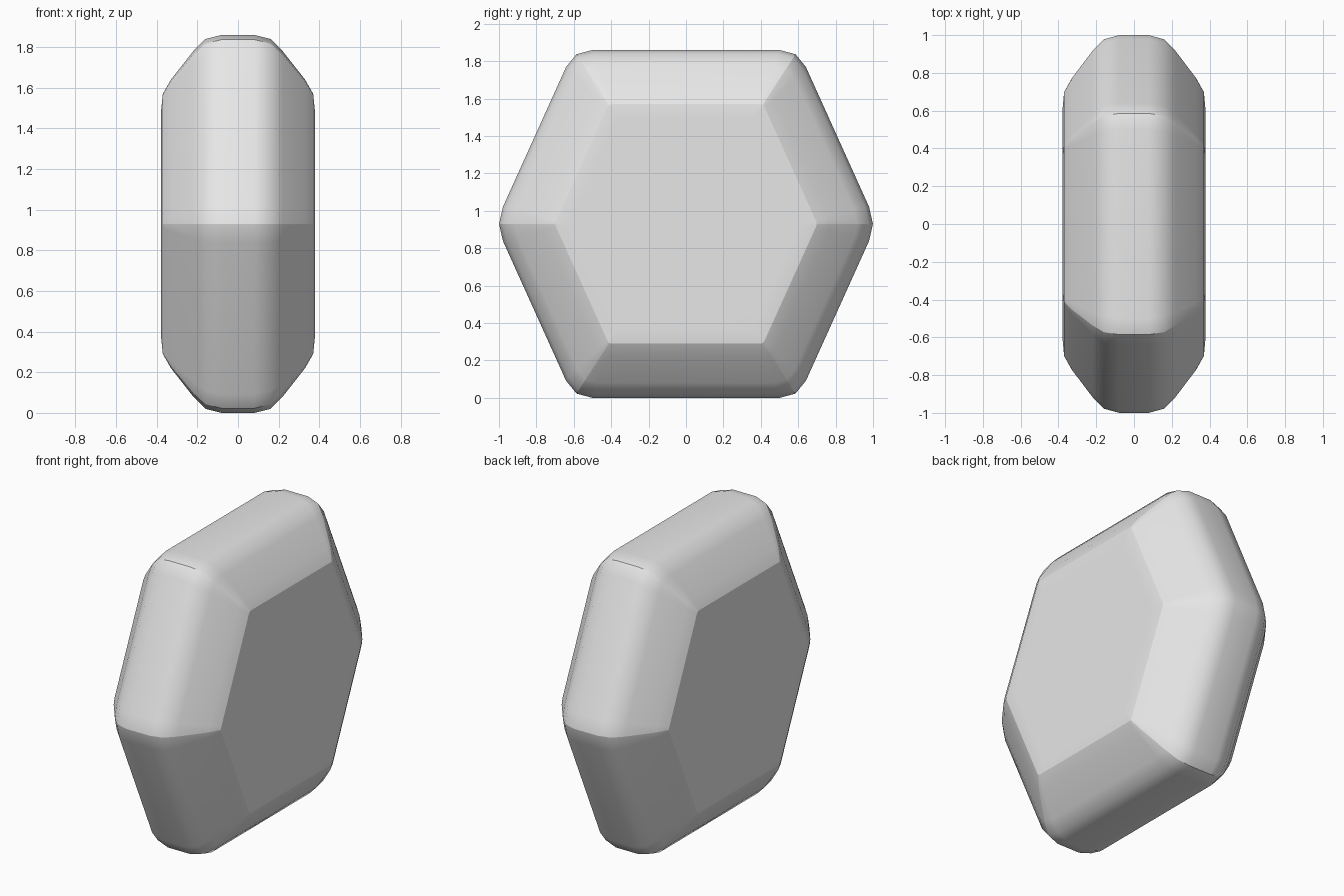
import bpy
import bmesh
from mathutils import Vector

cube = bpy.data.objects.get("Cube")
if cube:
    bpy.data.objects.remove(cube)

CENTER_Z = 0.93
# Half cross-section: (x, height of the hexagon's flat side, corner cut)
RINGS = [(0.08, 0.93, 0.10), (0.16, 0.91, 0.10), (0.22, 0.85, 0.08),
         (0.33, 0.71, 0.04), (0.37, 0.64, 0.015), (0.378, 0.56, 0.015)]
CREASE_X = 0.37
SIDES = [(1.02, 0), (0.6, 0.93), (-0.6, 0.93), (-1.02, 0), (-0.6, -0.93), (0.6, -0.93)]


def rounded_hexagon(height, cut):
    """Hexagon with every corner rounded by two short segments."""
    corners = [Vector(c) * height / CENTER_Z for c in SIDES]
    points = []
    for i, c in enumerate(corners):
        a = c + (corners[i - 1] - c).normalized() * cut
        b = c + (corners[(i + 1) % len(corners)] - c).normalized() * cut
        points += [a, (a + b + 2 * c) / 4, b]
    return points


# Rounded hexagonal body, lofted from one cap to the other
bm = bmesh.new()
sections = [(-x, h, c) for x, h, c in reversed(RINGS)] + RINGS
loops = [[bm.verts.new((x, p.x, p.y + CENTER_Z)) for p in rounded_hexagon(h, c)]
         for x, h, c in sections]
for lower, upper in zip(loops, loops[1:]):
    for i in range(len(lower)):
        j = (i + 1) % len(lower)
        bm.faces.new((lower[i], lower[j], upper[j], upper[i]))
bm.faces.new(loops[0])
bm.faces.new(loops[-1])
bmesh.ops.recalc_face_normals(bm, faces=bm.faces)
for face in bm.faces:
    face.smooth = True

# Creases along the corner ridges and around both caps
ridges = {v for loop in loops for v in loop[1::3]}
for edge in bm.edges:
    v, w = edge.verts
    along_ridge = v in ridges and w in ridges
    cap_rim = all(abs(abs(p.co.x) - CREASE_X) < 0.001 for p in (v, w))
    edge.smooth = not (along_ridge or cap_rim)

mesh = bpy.data.meshes.new("hexagonal_body")
bm.to_mesh(mesh)
bm.free()
body = bpy.data.objects.new("hexagonal_body", mesh)
bpy.context.collection.objects.link(body)

# Large faces keep flat shading, narrow rounding bands blend between them
weighted = body.modifiers.new("weighted_normals", "WEIGHTED_NORMAL")
weighted.keep_sharp = True

grey = bpy.data.materials.new("light_grey")
grey.use_nodes = True
grey.diffuse_color = (0.8, 0.8, 0.8, 1)
grey.node_tree.nodes["Principled BSDF"].inputs["Base Color"].default_value = (0.8, 0.8, 0.8, 1)
mesh.materials.append(grey)
